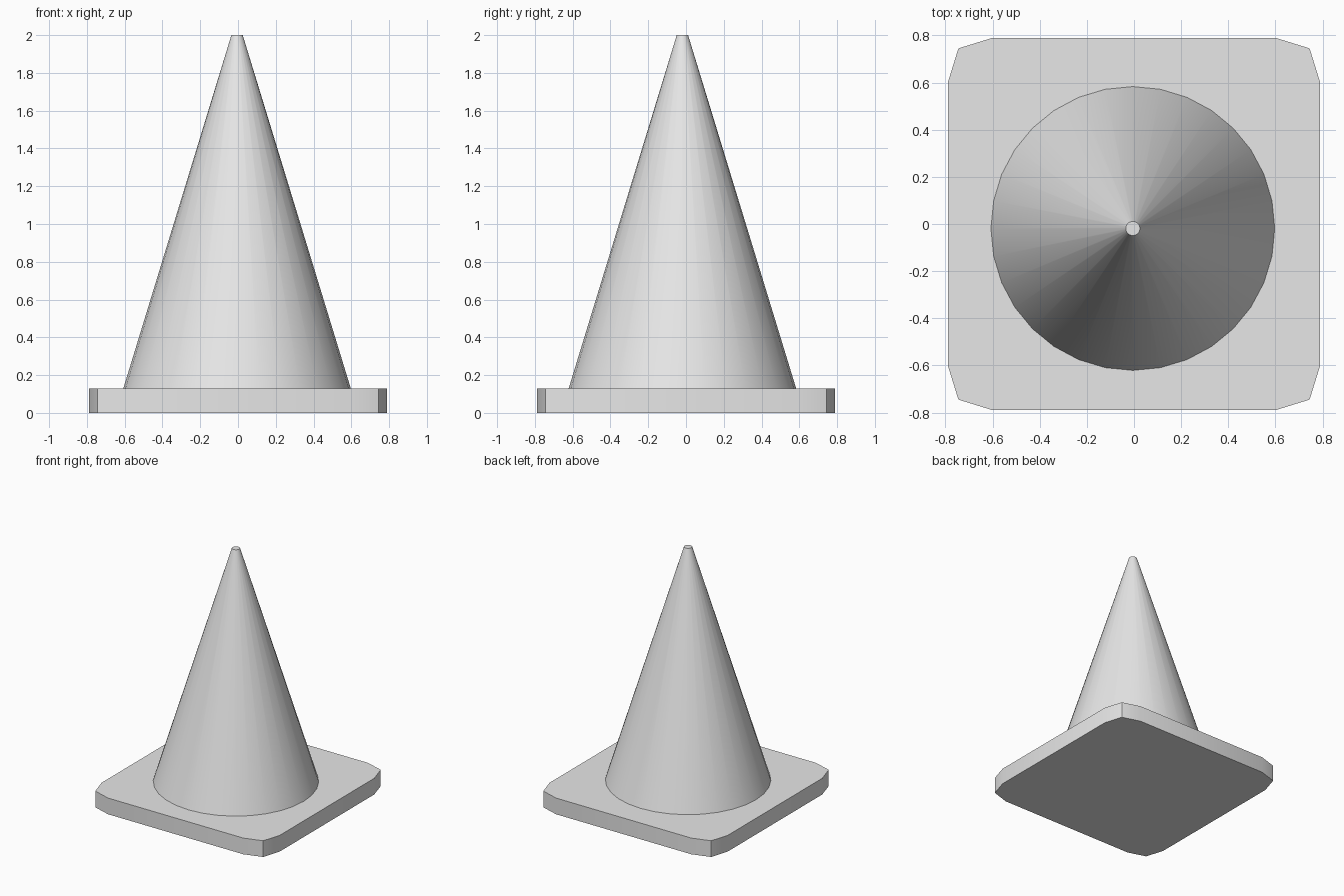
import bpy, bmesh, math

cube = bpy.data.objects.get("Cube")
if cube:
    bpy.data.objects.remove(cube, do_unlink=True)

# Single plain grey material
grey = bpy.data.materials.new("light_grey")
grey.use_nodes = True
color = (0.8, 0.8, 0.8, 1)
grey.diffuse_color = color
grey.node_tree.nodes["Principled BSDF"].inputs["Base Color"].default_value = color

BASE_H = 0.13
TOP_Z = 2.0


def finish(obj):
    """Assign the material and smooth all but the sharp edges."""
    obj.data.materials.append(grey)
    bpy.ops.object.select_all(action="DESELECT")
    obj.select_set(True)
    bpy.context.view_layer.objects.active = obj
    bpy.ops.object.shade_smooth_by_angle(angle=math.radians(30))


# Base plate: square with two-step rounded corners, extruded upward
corner = [(0.79, 0.60), (0.745, 0.745), (0.60, 0.79)]
bm = bmesh.new()
outline = []
for quarter in range(4):
    c, s = round(math.cos(quarter * math.pi / 2)), round(math.sin(quarter * math.pi / 2))
    outline += [bm.verts.new((c * x - s * y, s * x + c * y, 0)) for x, y in corner]
bottom = bm.faces.new(outline)
raised = bmesh.ops.extrude_face_region(bm, geom=[bottom], use_keep_orig=True)["geom"]
top_verts = [g for g in raised if isinstance(g, bmesh.types.BMVert)]
bmesh.ops.translate(bm, verts=top_verts, vec=(0, 0, BASE_H))
bmesh.ops.recalc_face_normals(bm, faces=bm.faces)
mesh = bpy.data.meshes.new("base_plate")
bm.to_mesh(mesh)
bm.free()
base = bpy.data.objects.new("base_plate", mesh)
bpy.context.collection.objects.link(base)
finish(base)

# Tapered body with a small flat tip, set slightly off centre
bpy.ops.mesh.primitive_cone_add(
    vertices=32, radius1=0.602, radius2=0.03, depth=TOP_Z - BASE_H,
    location=(-0.005, -0.019, (TOP_Z + BASE_H) / 2))
body = bpy.context.object
body.name = "cone_body"
finish(body)
